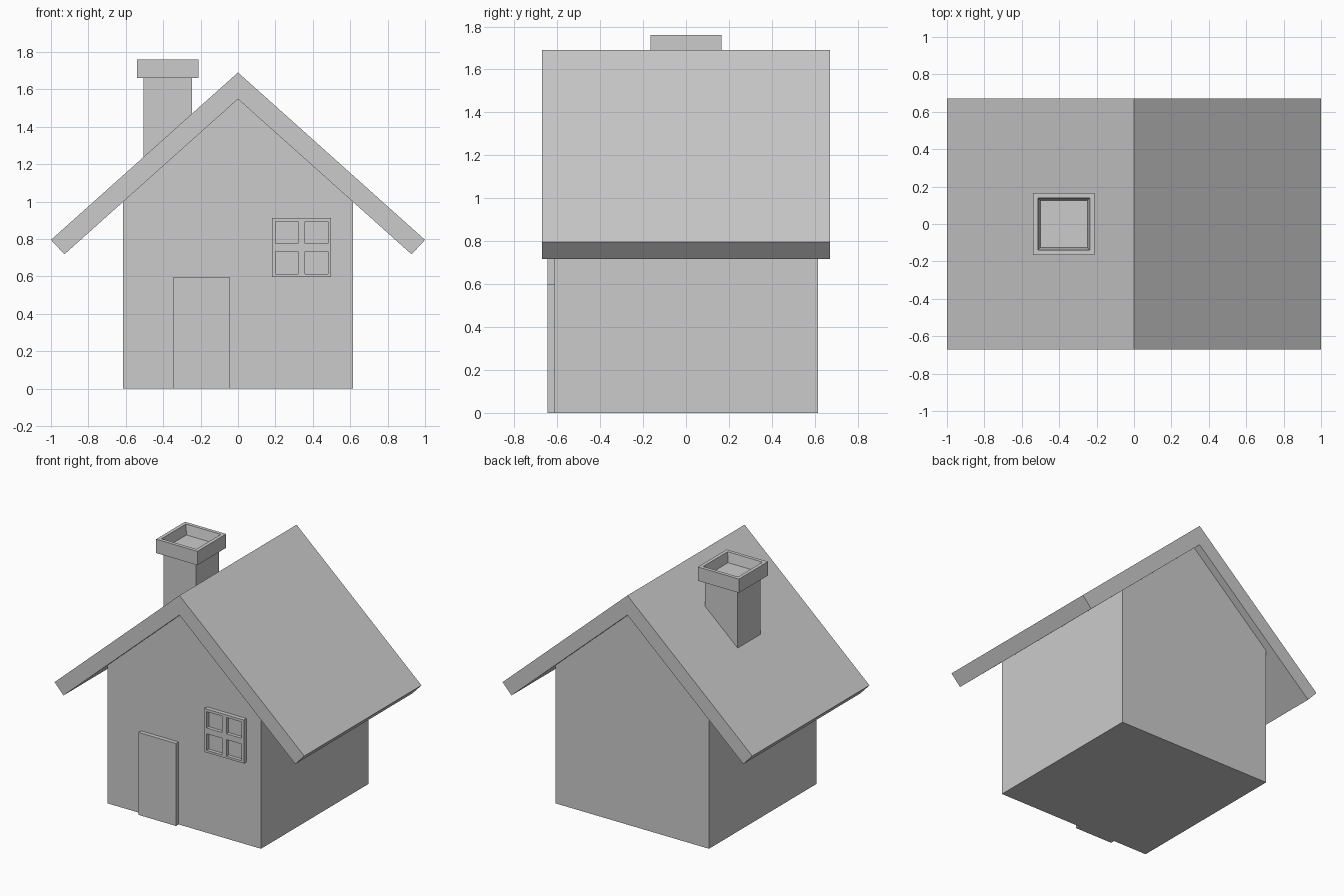
import bpy, bmesh

if "Cube" in bpy.data.objects:
    bpy.data.objects.remove(bpy.data.objects["Cube"])


def finish(name, bm):
    bmesh.ops.recalc_face_normals(bm, faces=bm.faces)
    mesh = bpy.data.meshes.new(name)
    bm.to_mesh(mesh)
    bm.free()
    obj = bpy.data.objects.new(name, mesh)
    bpy.context.collection.objects.link(obj)
    return obj


def add_prism(bm, profile, y0, y1):
    """Extrude an (x, z) outline along y."""
    face = bm.faces.new([bm.verts.new((x, y0, z)) for x, z in profile])
    ext = bmesh.ops.extrude_face_region(bm, geom=[face], use_keep_orig=True)
    verts = [v for v in ext["geom"] if isinstance(v, bmesh.types.BMVert)]
    bmesh.ops.translate(bm, vec=(0, y1 - y0, 0), verts=verts)


def prism(name, profile, y0, y1):
    bm = bmesh.new()
    add_prism(bm, profile, y0, y1)
    return finish(name, bm)


def rect(x0, x1, z0, z1):
    return [(x0, z0), (x1, z0), (x1, z1), (x0, z1)]


WALL, FRONT = 0.615, -0.645

# House body with gable ends
prism("walls", [(-WALL, 0), (WALL, 0), (WALL, 1.0), (0, 1.55), (-WALL, 1.0)], -WALL, WALL)

# Overhanging roof with square-cut eaves
prism("roof", [(0, 1.69), (1, 0.795), (0.928, 0.718), (0, 1.548),
               (-0.928, 0.718), (-1, 0.795)], -0.67, 0.67)

# Door slab
prism("door", rect(-0.345, -0.045, 0, 0.597), FRONT, -WALL)

# Window: raised slab with four recessed panes
bm = bmesh.new()
xs = [0.183, 0.20, 0.322, 0.359, 0.48, 0.498]
zs = [0.597, 0.613, 0.733, 0.775, 0.893, 0.912]
grid = [[bm.verts.new((x, FRONT, z)) for x in xs] for z in zs]
panes = []
for j in range(5):
    for i in range(5):
        f = bm.faces.new((grid[j][i], grid[j][i + 1], grid[j + 1][i + 1], grid[j + 1][i]))
        if i in (1, 3) and j in (1, 3):
            panes.append(f)
rim = [e for e in bm.edges if e.is_boundary]
ext = bmesh.ops.extrude_edge_only(bm, edges=rim)
bmesh.ops.translate(bm, vec=(0, 0.03, 0),
                    verts=[v for v in ext["geom"] if isinstance(v, bmesh.types.BMVert)])
for f in panes:
    new = bmesh.ops.extrude_discrete_faces(bm, faces=[f])["faces"][0]
    bmesh.ops.translate(bm, vec=(0, 0.025, 0), verts=new.verts)
finish("window", bm)

# Chimney shaft, its base following the roof slope
CX = -0.375
prism("chimney_shaft", [(CX - 0.13, 1.17), (CX + 0.13, 1.40),
                        (CX + 0.13, 1.66), (CX - 0.13, 1.66)], -0.13, 0.13)

# Chimney cap with tapered hollow
bm = bmesh.new()
add_prism(bm, rect(CX - 0.165, CX + 0.165, 1.66, 1.76), -0.165, 0.165)
bmesh.ops.recalc_face_normals(bm, faces=bm.faces)
top = max(bm.faces, key=lambda f: f.calc_center_median().z)
bmesh.ops.inset_region(bm, faces=[top], thickness=0.036)
bmesh.ops.inset_region(bm, faces=[top], thickness=0.02)
bmesh.ops.translate(bm, vec=(0, 0, -0.07), verts=top.verts)
finish("chimney_cap", bm)
